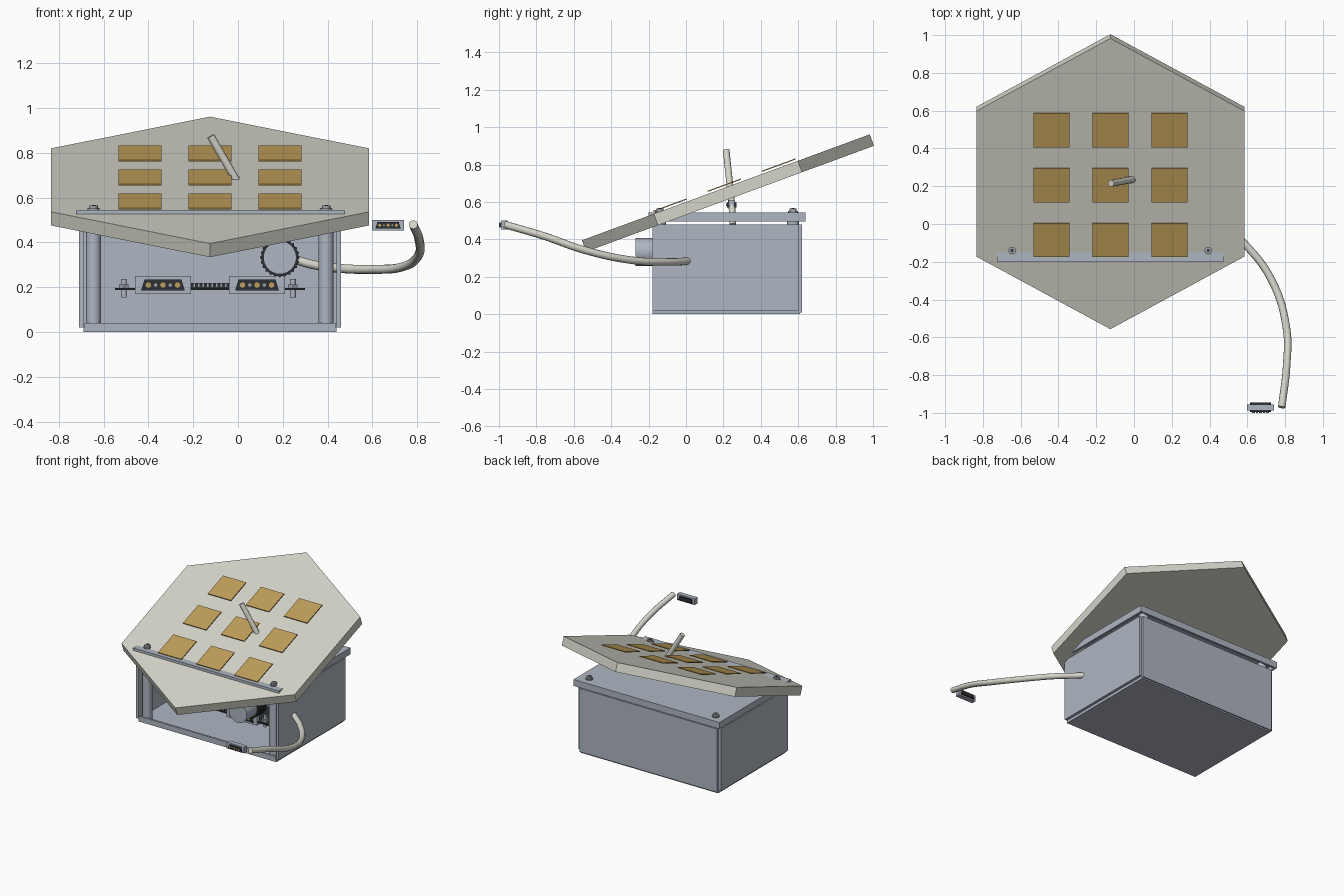
import bpy, bmesh, math
from mathutils import Matrix, Vector

cube = bpy.data.objects.get("Cube")
if cube:
    bpy.data.objects.remove(cube, do_unlink=True)


def material(name, r, g, b):
    m = bpy.data.materials.new(name)
    m.use_nodes = True
    m.diffuse_color = (r, g, b, 1)
    m.node_tree.nodes["Principled BSDF"].inputs["Base Color"].default_value = (r, g, b, 1)
    return m


steel = material("blue grey metal", 0.43, 0.47, 0.54)
cream = material("pale stone", 0.66, 0.66, 0.59)
gold = material("gold", 0.52, 0.34, 0.10)
dark = material("near black", 0.025, 0.03, 0.035)
bolt = material("screw metal", 0.36, 0.37, 0.39)


def finish(name, bm, mat, matrix=None, smooth=False):
    mesh = bpy.data.meshes.new(name)
    bmesh.ops.recalc_face_normals(bm, faces=bm.faces)
    bm.to_mesh(mesh)
    bm.free()
    ob = bpy.data.objects.new(name, mesh)
    bpy.context.scene.collection.objects.link(ob)
    mesh.materials.append(mat)
    if matrix:
        ob.matrix_world = matrix
    if smooth:
        bpy.ops.object.select_all(action="DESELECT")
        ob.select_set(True)
        bpy.context.view_layer.objects.active = ob
        bpy.ops.object.shade_smooth_by_angle(angle=math.radians(40))
    return ob


def box(name, x, y, z, mat, matrix=None):
    """Box from (min, max) ranges."""
    bm = bmesh.new()
    size = Matrix.Diagonal((x[1] - x[0], y[1] - y[0], z[1] - z[0], 1))
    centre = Matrix.Translation([sum(r) / 2 for r in (x, y, z)])
    bmesh.ops.create_cube(bm, size=1, matrix=centre @ size)
    return finish(name, bm, mat, matrix)


def cylinder(name, start, end, radius, mat, sides=24):
    a, b = Vector(start), Vector(end)
    bm = bmesh.new()
    turn = (b - a).to_track_quat("Z", "Y").to_matrix().to_4x4()
    bmesh.ops.create_cone(bm, cap_ends=True, segments=sides, radius1=radius, radius2=radius,
                          depth=(b - a).length, matrix=Matrix.Translation((a + b) / 2) @ turn)
    return finish(name, bm, mat, smooth=sides > 8)


def prism(name, outline, y, mat):
    """Extrude an x-z outline along y."""
    bm = bmesh.new()
    face = bm.faces.new([bm.verts.new((px, y[0], pz)) for px, pz in outline])
    new = bmesh.ops.extrude_face_region(bm, geom=[face])["geom"]
    bmesh.ops.translate(bm, vec=(0, y[1] - y[0], 0),
                        verts=[v for v in new if isinstance(v, bmesh.types.BMVert)])
    return finish(name, bm, mat)


def cable(name, points, radius):
    curve = bpy.data.curves.new(name, "CURVE")
    curve.dimensions = "3D"
    curve.bevel_depth = radius
    curve.bevel_resolution = 4
    curve.use_fill_caps = True
    curve.resolution_u = 8
    s = curve.splines.new("BEZIER")
    s.bezier_points.add(len(points) - 1)
    for p, co in zip(s.bezier_points, points):
        p.co = co
        p.handle_left_type = p.handle_right_type = "AUTO"
    curve.materials.append(cream)
    ob = bpy.data.objects.new(name, curve)
    bpy.context.scene.collection.objects.link(ob)


def connector(name, cx, cz, front, w, h):
    """Plug facing the front: flange, tapered insert and a row of pins."""
    box(name + "_flange", (cx - w, cx + w), (front + 0.012, front + 0.045),
        (cz - h, cz + h), steel)
    a, b, k = w * 0.78, w * 0.66, h * 0.6
    prism(name + "_insert", [(cx - a, cz - k), (cx + a, cz - k), (cx + b, cz + k), (cx - b, cz + k)],
          (front + 0.004, front + 0.055), dark)
    for i in range(-2, 3):
        x = cx + i * w * 0.26
        r = h * (0.32 if i % 2 == 0 else 0.2)
        cylinder(f"{name}_pin", (x, front, cz), (x, front + 0.02, cz), r, gold if i % 2 == 0 else bolt, 8)


# Enclosure: tray, side and back panels
MID = -0.125
box("base_tray", (-0.69, 0.44), (-0.18, 0.61), (0, 0.02), steel)
box("tray_front_lip", (-0.685, 0.435), (-0.18, -0.165), (0.02, 0.04), steel)
for side, name in ((-1, "right"), (1, "left")):
    inner, outer = sorted((MID + side * 0.565, MID + side * 0.585))
    box(name + "_wall", (inner, outer), (-0.18, 0.605), (0.02, 0.48), steel)
box("back_wall", (-0.69, 0.44), (0.603, 0.62), (0.01, 0.48), steel)

# Lid with a turned-down rim, corner posts and screws
LX, LY = (-0.722, 0.475), (-0.2, 0.64)
box("lid", LX, LY, (0.525, 0.545), steel)
for y in ((LY[0], LY[0] + 0.015), (LY[1] - 0.015, LY[1])):
    box("lid_rim", LX, y, (0.497, 0.525), steel)
for x in ((LX[0], LX[0] + 0.015), (LX[1] - 0.015, LX[1])):
    box("lid_side_rim", x, (LY[0] + 0.015, LY[1] - 0.015), (0.497, 0.525), steel)
for x in (-0.645, 0.393):
    for y in (-0.14, 0.572):
        cylinder("corner_post", (x, y, 0.02), (x, y, 0.525), 0.033, steel)
        cylinder("screw_washer", (x, y, 0.545), (x, y, 0.552), 0.026, bolt)
        cylinder("screw_head", (x, y, 0.552), (x, y, 0.566), 0.019, bolt)
        cylinder("screw_socket", (x, y, 0.566), (x, y, 0.567), 0.009, dark, 6)

# Tilted hexagonal panel with a grid of gold patches
tilt = Matrix.Translation((MID, 0.224, 0.648)) @ Matrix.Rotation(math.radians(20.2), 4, "X")
bm = bmesh.new()
bmesh.ops.create_cone(bm, cap_ends=True, segments=6, radius1=0.82, radius2=0.82, depth=0.065)
xs = max(v.co.x for v in bm.verts)
if xs > 0.8:
    bmesh.ops.rotate(bm, verts=bm.verts, matrix=Matrix.Rotation(math.radians(30), 3, "Z"))
finish("hexagonal_panel", bm, cream, tilt)
for i in (-1, 0, 1):
    for j in (-1, 0, 1):
        x, y = i * 0.3125, j * 0.31 - 0.003
        box("gold_patch", (x - 0.095, x + 0.095), (y - 0.095, y + 0.095), (0.043, 0.049), gold, tilt)

# Feed cable through the panel
cable("panel_cable", [(-0.122, 0.215, 0.875), (-0.012, 0.235, 0.685), (0.05, 0.245, 0.58),
                      (0.09, 0.25, 0.48)], 0.018)
connector("panel_plug", 0.0, 0.585, 0.215, 0.065, 0.022)

# Side cable with its plug
cable("side_cable", [(0.22, 0.16, 0.335), (0.34, 0.08, 0.30), (0.46, 0.0, 0.284), (0.59, -0.11, 0.28),
                     (0.73, -0.3, 0.29), (0.807, -0.55, 0.345), (0.808, -0.75, 0.415),
                     (0.782, -0.97, 0.48)], 0.02)
connector("side_plug", 0.67, 0.477, -1.0, 0.072, 0.023)

# Round barrel with a ribbed dark collar
BX, BZ = 0.187, 0.333
cylinder("barrel", (BX, -0.27, BZ), (BX, 0.1, BZ), 0.074, steel, 32)
cylinder("barrel_collar", (BX, -0.15, BZ), (BX, -0.05, BZ), 0.083, dark, 32)
for k in range(24):
    t = k * math.tau / 24
    x, z = BX + 0.083 * math.cos(t), BZ + 0.083 * math.sin(t)
    cylinder("collar_rib", (x, -0.15, z), (x, -0.05, z), 0.006, dark, 6)

# Circuit board with standoffs, plugs and a centre header
BOARD = -0.125
box("circuit_board", (BOARD - 0.425, BOARD + 0.425), (-0.07, 0.4), (0.188, 0.196), dark)
for x in (BOARD - 0.385, BOARD + 0.37):
    for y in (-0.03, 0.36):
        cylinder("standoff", (x, y, 0.155), (x, y, 0.238), 0.013, steel, 12)
        cylinder("standoff_nut", (x, y, 0.196), (x, y, 0.212), 0.024, bolt, 6)
for x in (BOARD - 0.21, BOARD + 0.21):
    connector("board_plug", x, 0.21, -0.09, 0.125, 0.04)
box("centre_header", (BOARD - 0.1, BOARD + 0.1), (-0.06, -0.02), (0.196, 0.22), dark)
for k in range(10):
    x = BOARD - 0.09 + k * 0.02
    box("header_pin", (x - 0.005, x + 0.005), (-0.068, -0.06), (0.2, 0.218), bolt)
